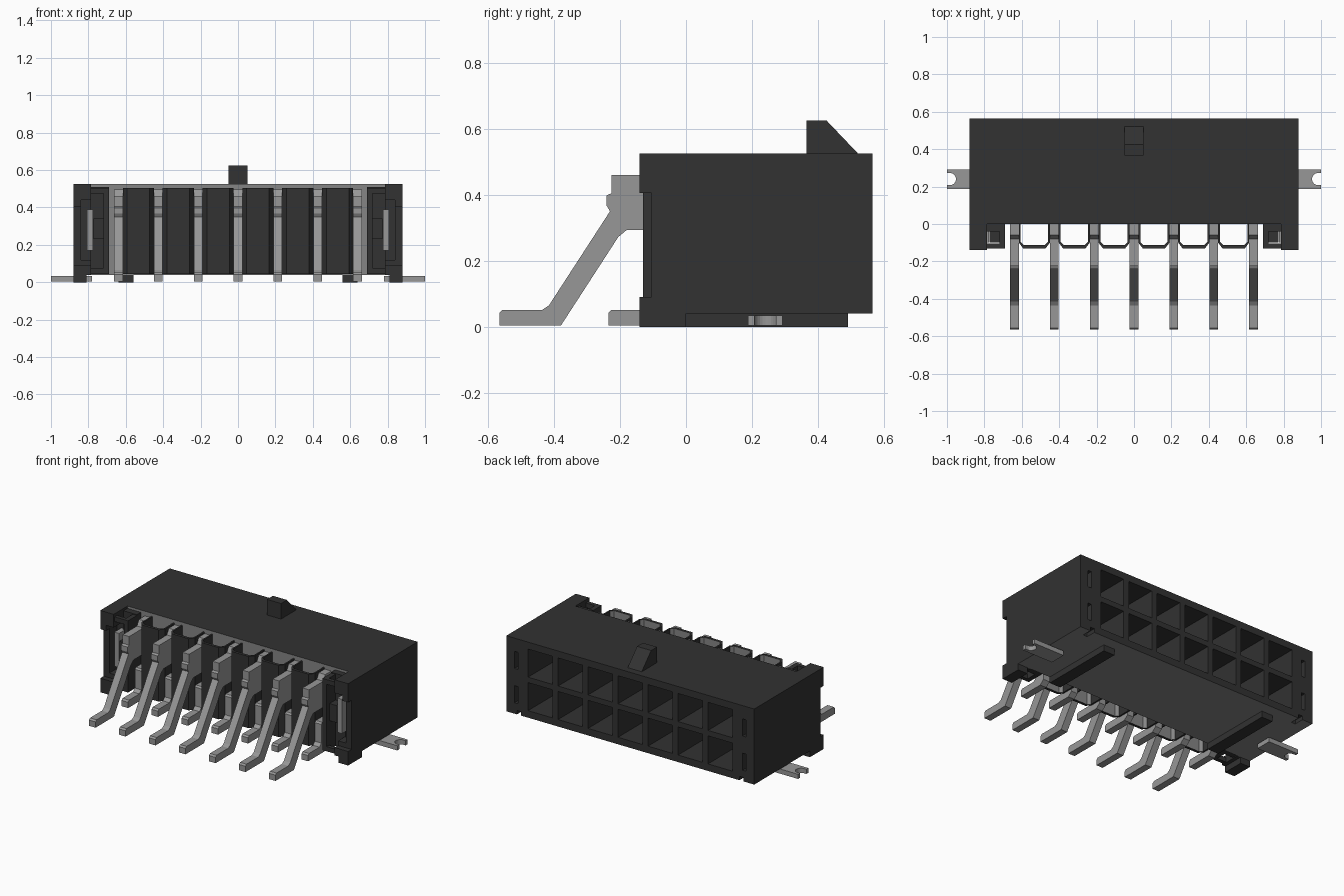
import bpy, bmesh, math

cube = bpy.data.objects.get("Cube")
if cube:
    bpy.data.objects.remove(cube, do_unlink=True)


def material(name, value):
    m = bpy.data.materials.new(name)
    m.use_nodes = True
    col = (value, value, value, 1)
    m.diffuse_color = col
    m.node_tree.nodes["Principled BSDF"].inputs["Base Color"].default_value = col
    return m


PLASTIC = material("black plastic", 0.032)
METAL = material("tinned metal", 0.31)
GREY = material("bare grey", 0.235)


def add_prism(bm, pts, axis, a, b):
    """Extrude a 2D outline along an axis from a to b."""
    place = {"x": lambda p, t: (t, p[0], p[1]),
             "z": lambda p, t: (p[0], p[1], t)}[axis]
    face = bm.faces.new([bm.verts.new(place(p, a)) for p in pts])
    new = bmesh.ops.extrude_face_region(bm, geom=[face])["geom"]
    d = (b - a, 0, 0) if axis == "x" else (0, 0, b - a)
    bmesh.ops.translate(bm, vec=d, verts=[v for v in new if isinstance(v, bmesh.types.BMVert)])


def add_box(bm, x0, x1, y0, y1, z0, z1):
    add_prism(bm, [(x0, y0), (x1, y0), (x1, y1), (x0, y1)], "z", z0, z1)


def finish(bm, name, mat):
    bmesh.ops.recalc_face_normals(bm, faces=bm.faces)
    me = bpy.data.meshes.new(name)
    bm.to_mesh(me)
    bm.free()
    me.materials.append(mat)
    ob = bpy.data.objects.new(name, me)
    bpy.context.scene.collection.objects.link(ob)
    return ob


def prism(name, pts, axis, a, b, mat):
    bm = bmesh.new()
    add_prism(bm, pts, axis, a, b)
    return finish(bm, name, mat)


def box(name, mat, *dims):
    bm = bmesh.new()
    add_box(bm, *dims)
    return finish(bm, name, mat)


def cut(ob, cutter):
    mod = ob.modifiers.new("cut", "BOOLEAN")
    mod.operation = "DIFFERENCE"
    mod.solver = "EXACT"
    mod.object = cutter
    dg = bpy.context.evaluated_depsgraph_get()
    me = bpy.data.meshes.new_from_object(ob.evaluated_get(dg))
    ob.modifiers.clear()
    ob.data = me
    bpy.data.objects.remove(cutter, do_unlink=True)


def paint(ob, mat, rule):
    """Give a second material to the faces that match a rule."""
    ob.data.materials.append(mat)
    for p in ob.data.polygons:
        if rule(p):
            p.material_index = len(ob.data.materials) - 1


PITCH = 0.213
COLUMNS = [(i - 3) * PITCH for i in range(7)]

# Housing with two rows of sockets and narrow end slots in the back
housing = box("housing", PLASTIC, -0.88, 0.88, 0, 0.565, 0.04, 0.525)
bm = bmesh.new()
for x in COLUMNS:
    for z in (0.085, 0.3):
        add_box(bm, x - 0.087, x + 0.087, 0.1, 0.6, z, z + 0.18)
for s in (-1, 1):
    for z in (0.11, 0.33):
        add_box(bm, s * 0.81 - 0.013, s * 0.81 + 0.013, 0.45, 0.6, z, z + 0.11)
    add_box(bm, s * 0.79 - 0.015, s * 0.79 + 0.015, 0.5, 0.6, 0.02, 0.065)
cut(housing, finish(bm, "socket_cutter", PLASTIC))

# Grey underside and recessed front
paint(housing, GREY, lambda p: (p.normal.z < -0.9 and p.center.z < 0.05)
      or (p.normal.y < -0.9 and p.center.y < 0.01))

# Polarising ramp on top
prism("ramp", [(0.365, 0.52), (0.365, 0.625), (0.425, 0.625), (0.525, 0.52)],
      "x", -0.05, 0.05, PLASTIC)

# Side wings, feet, rails and solder nails, mirrored
wing = [(0, 0.04), (0, 0.525), (-0.14, 0.525), (-0.14, 0.405), (-0.105, 0.405),
        (-0.105, 0.09), (-0.14, 0.09), (-0.14, 0.04)]
for s, side in ((1, "left"), (-1, "right")):
    def mirrored(name, mat, x0, x1, *rest):
        return box(side + "_" + name, mat, min(s * x0, s * x1), max(s * x0, s * x1), *rest)

    w = prism(side + "_wing", wing, "x", s * 0.785, s * 0.88, PLASTIC)
    cut(w, mirrored("slot_cutter", PLASTIC, 0.76, 0.84, -0.2, -0.03, 0.12, 0.44))
    mirrored("foot", PLASTIC, 0.81, 0.88, -0.14, 0.0, 0, 0.045)
    mirrored("rail", PLASTIC, 0.56, 0.64, 0.0, 0.49, 0, 0.045)
    mirrored("stop_block", PLASTIC, 0.715, 0.773, -0.1, -0.04, 0.23, 0.34)
    mirrored("recess_back", PLASTIC, 0.69, 0.79, -0.04, 0.01, 0.045, 0.51)
    mirrored("end_wall", PLASTIC, 0.69, 0.72, -0.13, 0, 0.045, 0.505)
    for z in (0.045, 0.475):
        mirrored("end_bar", PLASTIC, 0.72, 0.79, -0.13, -0.105, z, z + 0.03)
    mirrored("nail_blade", METAL, 0.775, 0.808, -0.1, -0.02, 0.17, 0.39)
    # Flat nail foot with a round notch at its tip
    notch = [(s * (0.985 - 0.033 * math.cos(t)), 0.24 - 0.033 * math.sin(t))
             for t in [math.radians(a) for a in range(75, -76, -15)]]
    outline = [(s * 0.78, 0.187), (s, 0.187), (s, 0.208)] + notch
    outline += [(s, 0.272), (s, 0.292), (s * 0.78, 0.292)]
    prism(side + "_nail_foot", outline, "z", 0.004, 0.034, METAL)

# Thin bowed guide walls between the pins, open at top and bottom
outer = [(-0.083, 0), (-0.083, -0.1), (-0.06, -0.13)]
inner = [(-0.073, 0), (-0.073, -0.095), (-0.056, -0.112)]
loop = outer + [(-x, y) for x, y in reversed(outer)]
loop += [(-x, y) for x, y in inner] + list(reversed(inner))
for left, right in zip(COLUMNS, COLUMNS[1:]):
    c = (left + right) / 2
    wall = prism("guide_wall", [(c + x, y) for x, y in loop], "z", 0.045, 0.505, PLASTIC)
    paint(wall, GREY, lambda p: p.normal.y > 0.3 and p.center.y < -0.05)

# Bent contact pins in two rows
upper = [(-0.565, 0.005), (-0.378, 0.005), (-0.205, 0.272), (-0.18, 0.293), (0.01, 0.293),
         (0.01, 0.495), (-0.06, 0.495), (-0.08, 0.46), (-0.225, 0.46), (-0.225, 0.405),
         (-0.24, 0.398), (-0.24, 0.367), (-0.23, 0.35), (-0.415, 0.065), (-0.435, 0.052),
         (-0.555, 0.052), (-0.565, 0.042)]
lower = [(-0.235, 0.005), (-0.06, 0.005), (-0.03, 0.03), (-0.03, 0.1), (0.01, 0.1), (0.01, 0.2),
         (-0.09, 0.2), (-0.1, 0.19), (-0.1, 0.07), (-0.12, 0.052), (-0.225, 0.052),
         (-0.235, 0.042)]
for x in COLUMNS:
    prism("upper_pin", upper, "x", x - 0.023, x + 0.023, METAL)
    prism("lower_pin", lower, "x", x - 0.023, x + 0.023, METAL)
